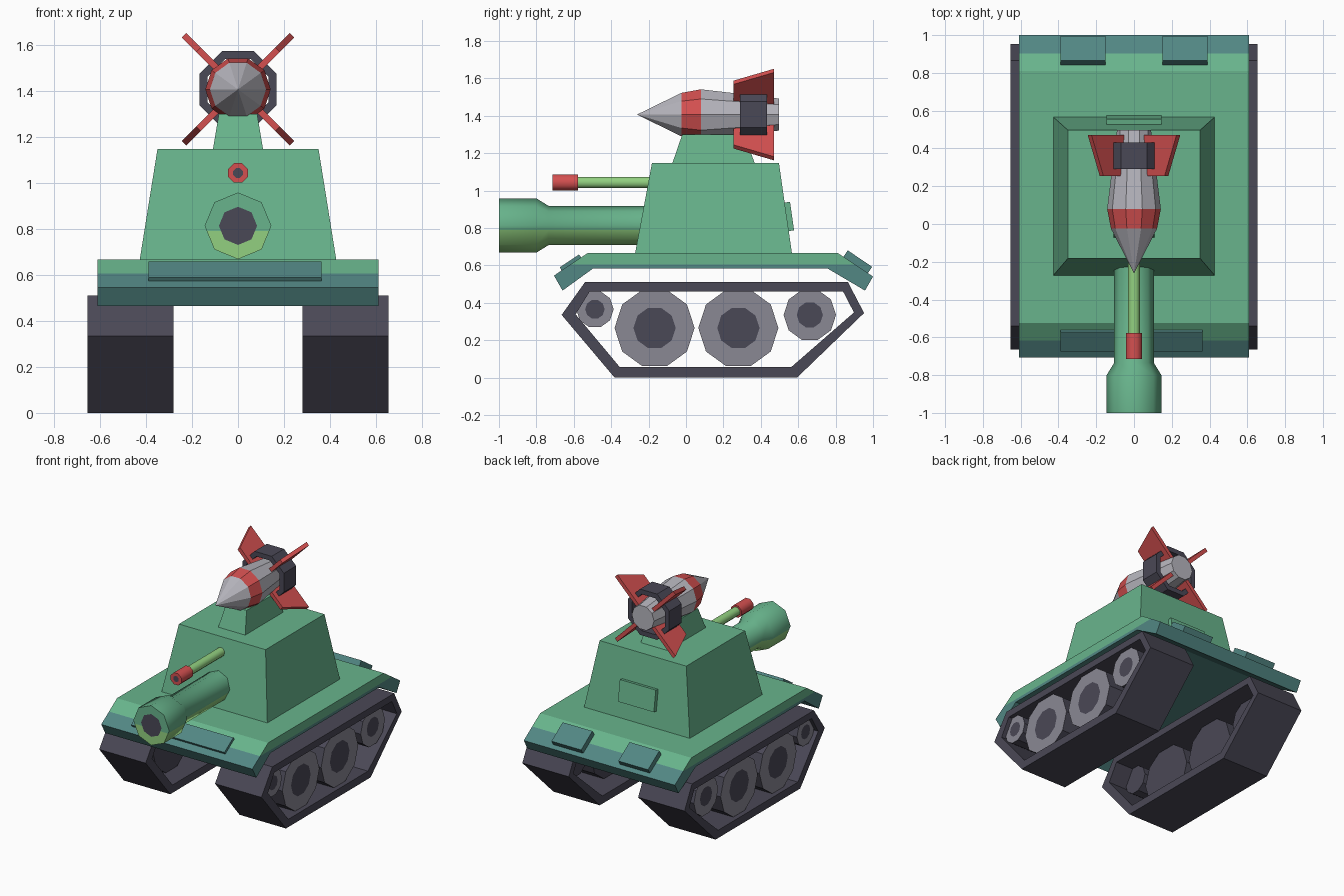
import bpy, bmesh, math
from mathutils import Matrix, Vector

if "Cube" in bpy.data.objects:
    bpy.data.objects.remove(bpy.data.objects["Cube"])


def material(name, r, g, b):
    lin = lambda c: ((c / 255 + 0.055) / 1.055) ** 2.4 if c > 10 else c / 255 / 12.92
    m = bpy.data.materials.new(name)
    m.diffuse_color = (lin(r), lin(g), lin(b), 1)
    m.use_nodes = True
    m.node_tree.nodes["Principled BSDF"].inputs["Base Color"].default_value = m.diffuse_color
    return m


GREEN = material("armour green", 104, 180, 140)
TEAL = material("dark teal", 82, 135, 132)
LIME = material("light green", 146, 208, 128)
RED = material("red", 212, 80, 80)
DARK = material("dark rubber", 74, 72, 86)
WHEEL = material("wheel grey", 138, 136, 148)
SILVER = material("silver grey", 182, 181, 189)


def finish(name, bm, mats):
    bmesh.ops.recalc_face_normals(bm, faces=bm.faces)
    me = bpy.data.meshes.new(name)
    bm.to_mesh(me)
    bm.free()
    for m in mats:
        me.materials.append(m)
    ob = bpy.data.objects.new(name, me)
    bpy.context.collection.objects.link(ob)
    return ob


def two_tone(bm, z):
    """Cut at height z; faces below get material 1."""
    bmesh.ops.bisect_plane(bm, geom=bm.verts[:] + bm.edges[:] + bm.faces[:],
                           plane_co=(0, 0, z), plane_no=(0, 0, 1))
    for f in bm.faces:
        if f.calc_center_median().z < z and f.material_index == 0:
            f.material_index = 1


def prism(name, pts, x0, x1, mats, split=None, matrix=None):
    """Extrude a (y, z) profile along x."""
    bm = bmesh.new()
    a, b = ([bm.verts.new((x, y, z)) for y, z in pts] for x in (x0, x1))
    bm.faces.new(a)
    bm.faces.new(b)
    n = len(pts)
    for i in range(n):
        j = (i + 1) % n
        bm.faces.new((a[i], a[j], b[j], b[i]))
    if split:
        two_tone(bm, split)
    if matrix:
        bm.transform(matrix)
    return finish(name, bm, mats)


def lathe(name, profile, sides, center, mats, idx, axis="Y", phase=0.0, split=None, closed=False):
    """Revolve (position, radius) points; idx gives a material per segment."""
    bm = bmesh.new()
    c = Vector(center)
    rings = []
    for p, r in profile:
        ring = []
        for k in range(sides if r else 1):
            a = math.radians(phase) + math.tau * k / sides
            u, v = r * math.cos(a), r * math.sin(a)
            ring.append(bm.verts.new(c + Vector((u, p, v) if axis == "Y" else (p, u, v))))
        rings.append(ring)
    if closed:
        rings.append(rings[0])
    for s, (r0, r1) in enumerate(zip(rings, rings[1:])):
        for k in range(sides):
            j = (k + 1) % sides
            vs = [r0[k % len(r0)], r0[j % len(r0)], r1[j % len(r1)], r1[k % len(r1)]]
            f = bm.faces.new(list(dict.fromkeys(vs)))
            f.material_index = idx[s]
    if split:
        two_tone(bm, split)
    return finish(name, bm, mats)


def frustum(name, base, top, mats):
    """Tapered block; each end is (half width, y0, y1, z)."""
    bm = bmesh.new()
    a, b = ([bm.verts.new(p) for p in ((-w, y0, z), (w, y0, z), (w, y1, z), (-w, y1, z))]
            for w, y0, y1, z in (base, top))
    bm.faces.new(a)
    bm.faces.new(b)
    for i in range(4):
        j = (i + 1) % 4
        bm.faces.new((a[i], a[j], b[j], b[i]))
    return finish(name, bm, mats)


def mirror(ob):
    ob.modifiers.new("mirror", "MIRROR").use_axis[0] = True


def smooth(ob, deg):
    bpy.ops.object.select_all(action="DESELECT")
    ob.select_set(True)
    bpy.context.view_layer.objects.active = ob
    bpy.ops.object.shade_smooth_by_angle(angle=math.radians(deg))


# Hull with teal lower rim
prism("hull", [(-.524, .667), (-.706, .545), (-.66, .465), (-.497, .583),
               (.757, .583), (.957, .465), (1.0, .54), (.81, .667)],
      -.61, .61, [GREEN, TEAL], split=.605)
prism("front_plate", [(-.572, .658), (-.675, .589), (-.66, .565), (-.555, .635)], -.39, .363, [TEAL])
mirror(prism("rear_plate", [(.865, .68), (.995, .592), (.97, .555), (.84, .642)], .15, .39, [TEAL]))

# Turret, rear hatch and rocket pedestal
frustum("turret", (.428, -.273, .567, .66), (.35, -.182, .497, 1.147), [GREEN])
prism("turret_hatch", [(.525, .935), (.556, .94), (.578, .787), (.547, .783)], -.145, .145, [GREEN])
frustum("rocket_pedestal", (.11, -.075, .37, 1.14), (.083, -.02, .31, 1.30), [GREEN])

# Track bands: outer outline and inner outline bridged into a ring
outer = [(-.665, .335), (-.54, .51), (.866, .51), (.952, .345), (.594, 0), (-.382, 0)]
inner = [(-.59, .338), (-.515, .46), (.84, .46), (.898, .348), (.564, .057), (-.355, .057)]
bm = bmesh.new()
loops = [[bm.verts.new((x, y, z)) for y, z in pts]
         for x, pts in ((.28, outer), (.655, outer), (.655, inner), (.28, inner))]
for a, b in zip(loops, loops[1:] + loops[:1]):
    for i in range(6):
        j = (i + 1) % 6
        bm.faces.new((a[i], a[j], b[j], b[i]))
mirror(finish("track", bm, [DARK]))

# Road wheels: grey outer rim, dark hub and back
for i, (y, z, r, hub) in enumerate([(-.487, .365, .1, .052), (-.168, .265, .214, .113),
                                    (.28, .265, .214, .113), (.662, .335, .14, .07)]):
    mirror(lathe("wheel_%d" % (i + 1), [(.42, 0), (.42, r), (.625, r), (.625, hub), (.625, 0)],
                 10, (0, y, z), [DARK, WHEEL], [0, 0, 1, 0], axis="X"))

# Main gun: lime underside, dark bore
gun = lathe("main_gun", [(-1, 0), (-1, .083), (-1, .145), (-.8, .145), (-.735, .105), (-.15, .105), (-.15, 0)],
            8, (0, 0, .813), [GREEN, LIME, DARK], [2, 0, 0, 0, 0, 0], split=.79)
smooth(gun, 50)

# Small gun above with red tip
small = lathe("small_gun", [(-.715, 0), (-.715, .023), (-.715, .046), (-.578, .046), (-.578, .033), (-.15, .033), (-.15, 0)],
              8, (0, 0, 1.043), [LIME, RED, DARK], [2, 1, 1, 1, 0, 0], phase=22.5)
smooth(small, 50)

# Rocket with red band, tail ring and four fins
RZ = 1.406
lathe("rocket", [(-.262, 0), (-.025, .122), (.08, .142), (.26, .12), (.497, .09), (.497, 0)],
      10, (0, 0, RZ), [SILVER, RED], [0, 1, 0, 0, 0])
k = 1 / math.cos(math.pi / 8)
lathe("tail_ring", [(.29, .167 * k), (.432, .167 * k), (.432, .133 * k), (.29, .133 * k)],
      8, (0, 0, RZ), [DARK], [0] * 4, phase=22.5, closed=True)
for i in range(4):
    turn = Matrix.Translation((0, 0, RZ)) @ Matrix.Rotation(math.radians(45 + 90 * i), 4, "Y")
    prism("fin_%d" % (i + 1), [(.255, .08), (.255, .243), (.47, .332), (.47, .08)],
          -.014, .014, [RED], matrix=turn)
